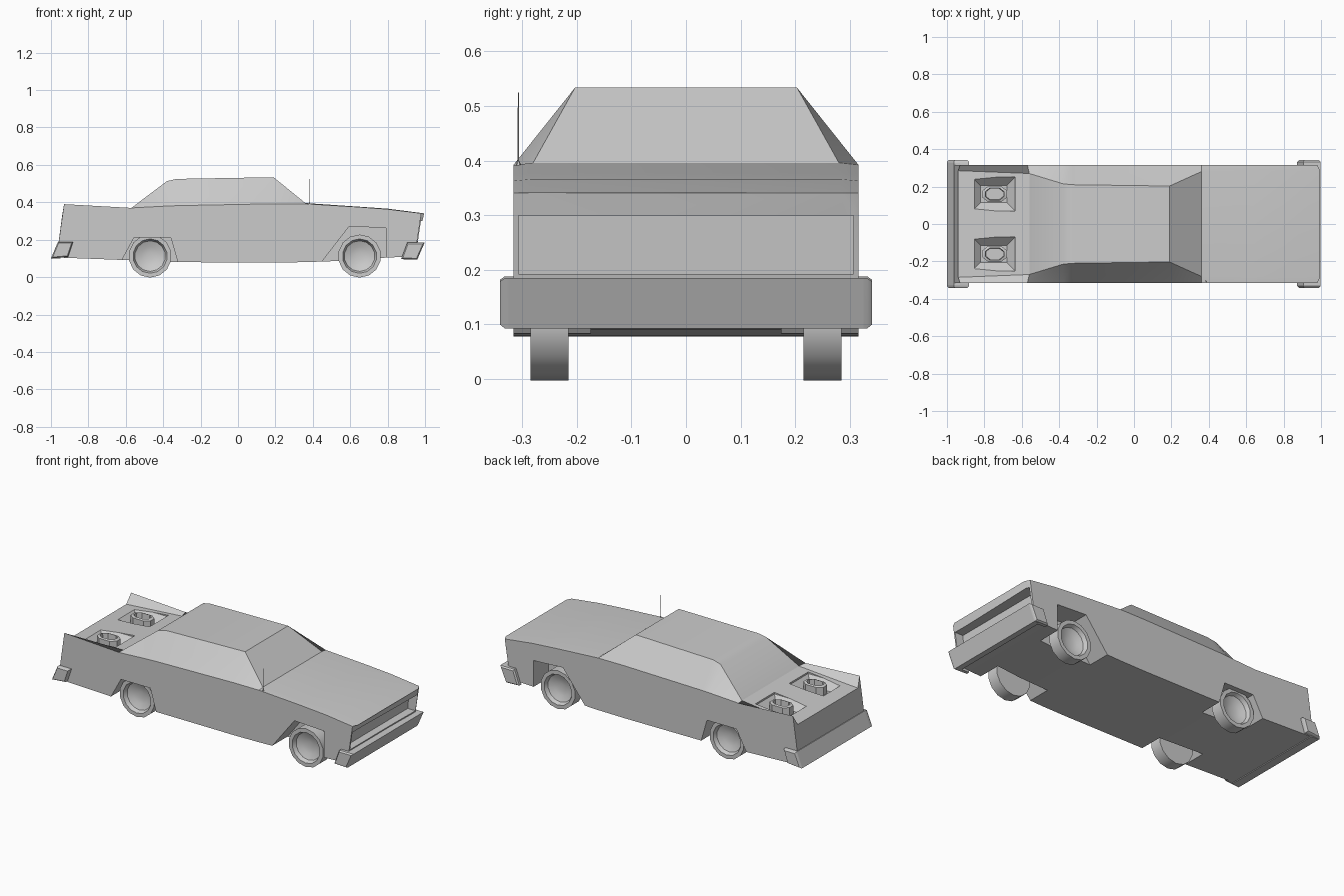
import bpy, bmesh, math
from mathutils import Matrix

if "Cube" in bpy.data.objects:
    bpy.data.objects.remove(bpy.data.objects["Cube"])


def make(name, bm, angle=35):
    bmesh.ops.recalc_face_normals(bm, faces=bm.faces)
    me = bpy.data.meshes.new(name)
    bm.to_mesh(me)
    bm.free()
    ob = bpy.data.objects.new(name, me)
    bpy.context.collection.objects.link(ob)
    if angle:
        bpy.ops.object.select_all(action='DESELECT')
        ob.select_set(True)
        bpy.context.view_layer.objects.active = ob
        bpy.ops.object.shade_smooth_by_angle(angle=math.radians(angle))
    return ob


def loft(bm, rings, caps=True):
    """Skin a list of closed rings."""
    vs = [[bm.verts.new(p) for p in r] for r in rings]
    n = len(vs[0])
    for a, b in zip(vs, vs[1:]):
        for i in range(n):
            bm.faces.new((a[i], a[(i + 1) % n], b[(i + 1) % n], b[i]))
    if caps:
        bm.faces.new(vs[0])
        bm.faces.new(vs[-1])


def prism(bm, profile, y0, y1):
    loft(bm, [[(x, y, z) for x, z in profile] for y in (y0, y1)])


def cut(ob, bm, name):
    c = make(name, bm, 0)
    c.hide_render = True
    m = ob.modifiers.new(name, 'BOOLEAN')
    m.operation = 'DIFFERENCE'
    m.solver = 'EXACT'
    m.object = c
    bpy.context.view_layer.objects.active = ob
    bpy.ops.object.modifier_apply(modifier=name)
    bpy.data.objects.remove(c)


# Body stations: x bottom, x shoulder, x top, z bottom, z shoulder, top half width, z top
stations = [
    (-0.970, -0.930, -0.940, 0.105, 0.390, 0.285, 0.330),
    (-0.570, -0.570, -0.560, 0.090, 0.370, 0.270, 0.366),
    (-0.380, -0.380, -0.380, 0.082, 0.380, 0.215, 0.513),
    (-0.330, -0.330, -0.330, 0.080, 0.382, 0.210, 0.525),
    (0.190, 0.190, 0.190, 0.078, 0.392, 0.203, 0.534),
    (0.360, 0.360, 0.360, 0.080, 0.392, 0.280, 0.396),
    (0.640, 0.640, 0.640, 0.090, 0.375, 0.285, 0.377),
    (0.800, 0.800, 0.800, 0.105, 0.363, 0.285, 0.366),
    (0.945, 0.980, 0.995, 0.110, 0.341, 0.285, 0.341),
]
W = 0.316
bm = bmesh.new()
loft(bm, [[(xb, -W, zb), (xs, -W, zs), (xt, -yt, zt), (xt, yt, zt), (xs, W, zs), (xb, W, zb)]
          for xb, xs, xt, zb, zs, yt, zt in stations])
body = make("car_body", bm, 0)

# Wheel arch openings
rear_arch = [(-0.66, 0.02), (-0.555, 0.212), (-0.36, 0.212), (-0.305, 0.02)]
front_arch = [(0.40, 0.02), (0.595, 0.272), (0.79, 0.262), (0.79, 0.02)]
for profile in (rear_arch, front_arch):
    for s in (-1, 1):
        bm = bmesh.new()
        prism(bm, profile, s * 0.175, s * 0.4)
        cut(body, bm, "arch_cutter")

# Grille recess
bm = bmesh.new()
prism(bm, [(0.91, 0.192), (1.1, 0.192), (1.1, 0.30), (0.92, 0.30)], -0.307, 0.307)
cut(body, bm, "grille_cutter")

# Sloping wells in the rear deck
for s in (-1, 1):
    bm = bmesh.new()
    rings = []
    for hx, hy, z in ((0.07, 0.045, 0.305), (0.115, 0.09, 0.349), (0.115, 0.09, 0.45)):
        rings.append([(-0.75 + a * hx, s * 0.16 + b * hy, z)
                      for a, b in ((-1, -1), (1, -1), (1, 1), (-1, 1))])
    loft(bm, rings)
    cut(body, bm, "well_cutter")
bpy.context.view_layer.objects.active = body
body.select_set(True)
bpy.ops.object.shade_smooth_by_angle(angle=math.radians(30))

# Oblong exhaust pipes standing in the wells
for s, side in ((-1, "right"), (1, "left")):
    bm = bmesh.new()
    rings = []
    for k, z in ((1.0, 0.30), (1.0, 0.355), (0.75, 0.36), (0.7, 0.315)):
        rings.append([(-0.745 + k * x, s * 0.16 + k * y, z) for x, y in (
            (-0.066, -0.018), (-0.035, -0.042), (0.035, -0.042), (0.066, -0.018),
            (0.066, 0.018), (0.035, 0.042), (-0.035, 0.042), (-0.066, 0.018))])
    loft(bm, rings)
    make(side + "_deck_pipe", bm)

# Bumpers: cross bar with wrapped ends
bumpers = {
    "rear_bumper": ([(-1.0, 0.1), (-0.963, 0.188), (-0.93, 0.188), (-0.95, 0.1)],
                    [(-1.0, 0.1), (-0.963, 0.188), (-0.882, 0.188), (-0.908, 0.108)]),
    "front_bumper": ([(0.958, 0.093), (0.998, 0.185), (0.945, 0.185), (0.925, 0.093)],
                     [(0.958, 0.093), (0.998, 0.185), (0.905, 0.185), (0.872, 0.096)]),
}
for name, (bar, end) in bumpers.items():
    bm = bmesh.new()
    prism(bm, bar, -0.325, 0.325)
    for s in (-1, 1):
        # outer face of each end is slightly smaller for a chamfer
        cx = sum(p[0] for p in end) / 4
        cz = sum(p[1] for p in end) / 4
        small = [(cx + (x - cx) * 0.85, cz + (z - cz) * 0.85) for x, z in end]
        loft(bm, [[(x, s * y, z) for x, z in pr]
                  for y, pr in ((0.312, end), (0.332, end), (0.341, small))])
    make(name, bm)

# Wheels with a dished outer face
N = 14
for wx, end in ((-0.47, "rear"), (0.65, "front")):
    for s, side in ((-1, "right"), (1, "left")):
        bm = bmesh.new()
        rings = []
        for r, y in ((0.115, 0.215), (0.115, 0.285), (0.092, 0.285),
                     (0.082, 0.262), (0.05, 0.248), (0.02, 0.243)):
            rings.append([(wx + r * math.cos(2 * math.pi * (i + 0.5) / N), s * y,
                           0.1125 + r * math.sin(2 * math.pi * (i + 0.5) / N)) for i in range(N)])
        loft(bm, rings)
        make(end + "_" + side + "_wheel", bm, 40)

# Antenna
bm = bmesh.new()
bmesh.ops.create_cone(bm, cap_ends=True, segments=6, radius1=0.0015, radius2=0.001, depth=0.14,
                      matrix=Matrix.Translation((0.383, -0.307, 0.455)))
bmesh.ops.create_cone(bm, cap_ends=True, segments=6, radius1=0.006, radius2=0.003, depth=0.012,
                      matrix=Matrix.Translation((0.383, -0.307, 0.392)))
make("antenna", bm)
